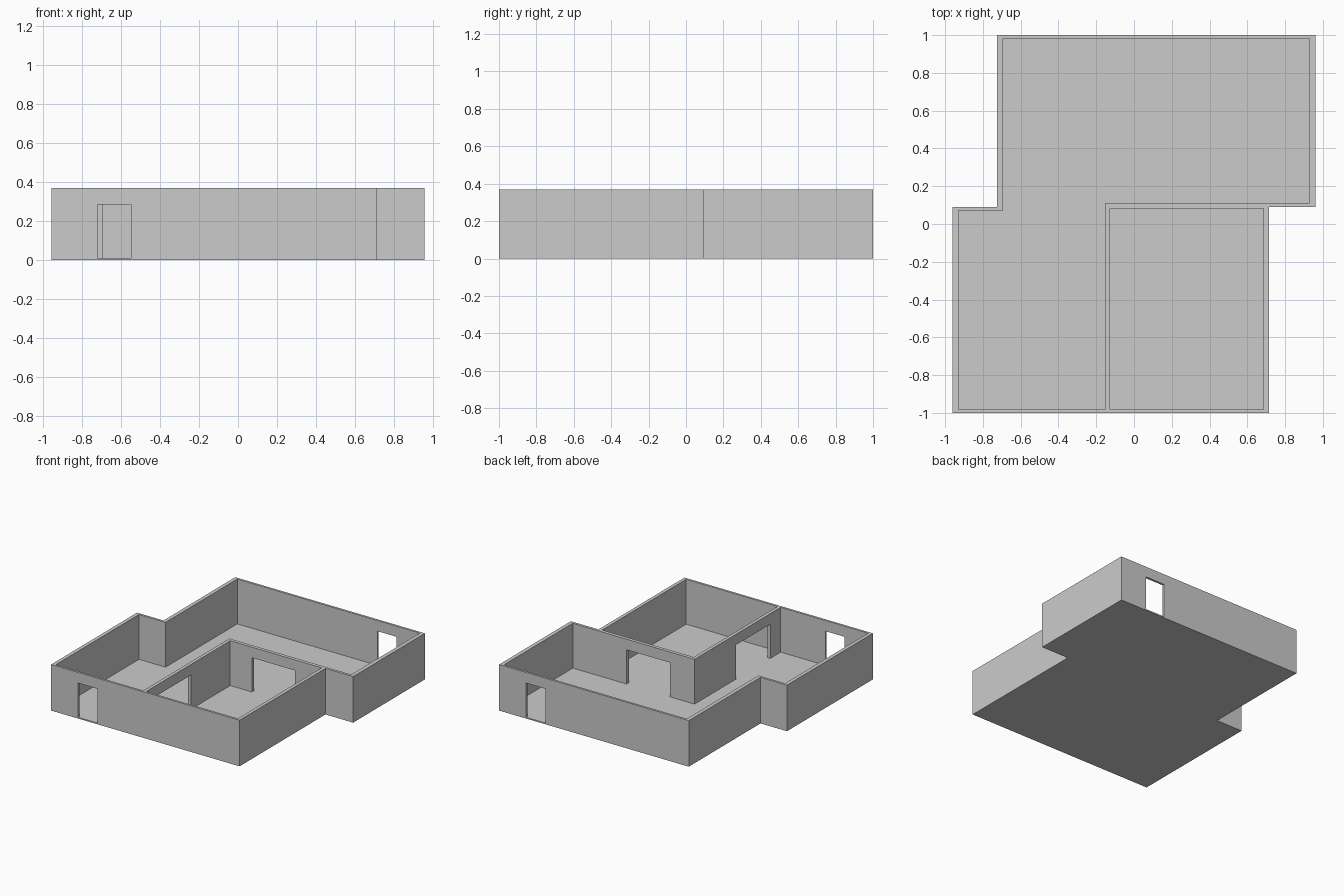
import bpy, bmesh

if "Cube" in bpy.data.objects:
    bpy.data.objects.remove(bpy.data.objects["Cube"])

HEIGHT, FLOOR, DOOR_TOP = 0.37, 0.01, 0.285


def prism(name, outline, z0, z1):
    """Extrude a plan outline from z0 to z1."""
    bm = bmesh.new()
    face = bm.faces.new([bm.verts.new((x, y, z0)) for x, y in outline])
    ext = bmesh.ops.extrude_face_region(bm, geom=[face])
    for v in ext["geom"]:
        if isinstance(v, bmesh.types.BMVert):
            v.co.z = z1
    bmesh.ops.recalc_face_normals(bm, faces=bm.faces)
    mesh = bpy.data.meshes.new(name)
    bm.to_mesh(mesh)
    bm.free()
    obj = bpy.data.objects.new(name, mesh)
    bpy.context.collection.objects.link(obj)
    return obj


def rect(x0, x1, y0, y1):
    return [(x0, y0), (x1, y0), (x1, y1), (x0, y1)]


# Outer body of the floor plan
shell = prism("house_shell", [
    (-0.96, -1), (0.714, -1), (0.714, 0.09), (0.96, 0.09),
    (0.96, 1), (-0.725, 1), (-0.725, 0.09), (-0.96, 0.09)], 0, HEIGHT)

# Open-topped rooms
cutters = [
    prism("main_room_cutter", [
        (-0.93, -0.982), (-0.154, -0.982), (-0.154, 0.111), (0.928, 0.111),
        (0.928, 0.982), (-0.694, 0.982), (-0.694, 0.072), (-0.93, 0.072)],
        FLOOR, HEIGHT + 0.1),
    prism("inner_room_cutter", rect(-0.127, 0.686, -0.982, 0.083), FLOOR, HEIGHT + 0.1),
]

# Doorways through outer and inner walls
doorways = {
    "front_door": rect(-0.722, -0.55, -1.05, -0.95),
    "back_door": rect(0.55, 0.722, 0.95, 1.05),
    "side_opening": rect(-0.2, -0.08, -0.85, -0.415),
    "rear_opening": rect(0.065, 0.45, 0.03, 0.16),
}
for name, outline in doorways.items():
    cutters.append(prism(name + "_cutter", outline, FLOOR, DOOR_TOP))

# Carve everything out of the shell, then drop the cutters
bpy.context.view_layer.objects.active = shell
for cutter in cutters:
    cutter.hide_render = True
    mod = shell.modifiers.new(cutter.name, "BOOLEAN")
    mod.operation = "DIFFERENCE"
    mod.solver = "EXACT"
    mod.object = cutter
    bpy.ops.object.modifier_apply(modifier=mod.name)
    bpy.data.objects.remove(cutter)
